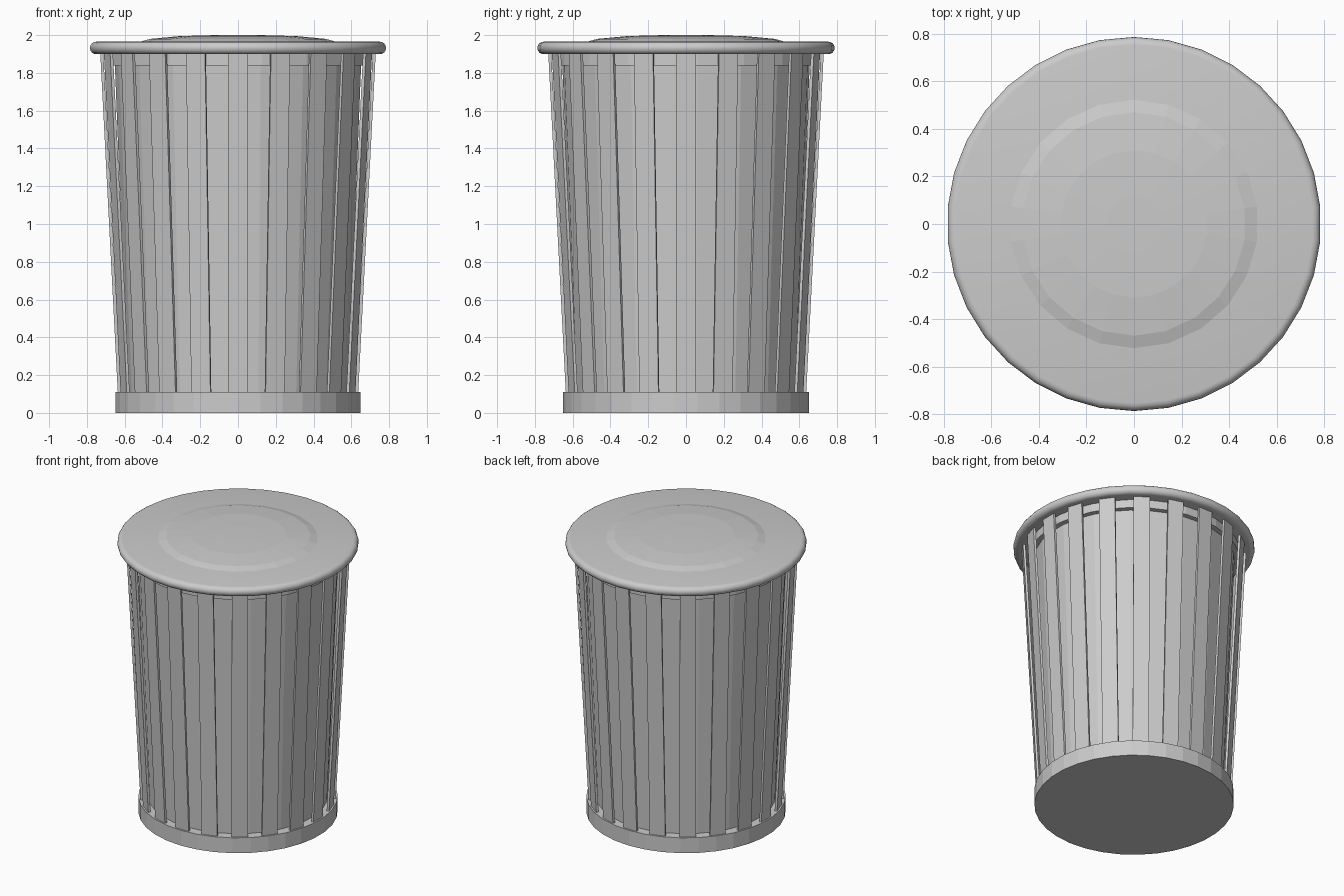
import bpy, bmesh, math
from mathutils import Matrix, Vector

cube = bpy.data.objects.get("Cube")
if cube:
    bpy.data.objects.remove(cube, do_unlink=True)

SIDES = 34
SLATS = 20

metal = bpy.data.materials.new("galvanised_grey")
metal.use_nodes = True
grey = (0.6, 0.6, 0.6, 1)
metal.diffuse_color = grey
metal.node_tree.nodes["Principled BSDF"].inputs["Base Color"].default_value = grey


def finish(name, bm, smooth=None):
    """Turn a bmesh into a named grey object."""
    bmesh.ops.recalc_face_normals(bm, faces=bm.faces)
    mesh = bpy.data.meshes.new(name)
    bm.to_mesh(mesh)
    bm.free()
    mesh.materials.append(metal)
    obj = bpy.data.objects.new(name, mesh)
    bpy.context.collection.objects.link(obj)
    if smooth:
        bpy.ops.object.select_all(action="DESELECT")
        obj.select_set(True)
        bpy.context.view_layer.objects.active = obj
        bpy.ops.object.shade_smooth_by_angle(angle=math.radians(smooth))
    return obj


def lathe(name, profile, sides=SIDES, smooth=None):
    """Spin (radius, height) points round the z axis and cap both ends."""
    bm = bmesh.new()
    rings = []
    for r, z in profile:
        rings.append([bm.verts.new((r * math.sin(a), -r * math.cos(a), z))
                      for a in (math.tau * i / sides for i in range(sides))])
    for low, high in zip(rings, rings[1:]):
        for i in range(sides):
            j = (i + 1) % sides
            bm.faces.new((low[i], low[j], high[j], high[i]))
    bm.faces.new(rings[0][::-1])
    bm.faces.new(rings[-1])
    return finish(name, bm, smooth)


# Base, tapered inner bin and collar under the lid
lathe("base", [(0.65, 0), (0.65, 0.11)])
lathe("inner_bin", [(0.585, 0.1), (0.655, 1.85)])
lathe("collar", [(0.69, 1.84), (0.69, 1.92)])

# Lid with a rounded rim
rim = []
for k in range(9):
    a = math.pi * (k / 8 - 0.5)
    rim.append((0.754 + 0.033 * math.cos(a), 1.932 + 0.033 * math.sin(a)))
lathe("lid", rim, smooth=40)

# Shallow raised dome on the lid
lathe("lid_dome", [(0.54, 1.96), (0.47, 1.98), (0.31, 1.995), (0.12, 2.0)], sides=22)

# Leaning slats around the bin
bm = bmesh.new()
foot, head = Vector((0, -0.628, 0.1)), Vector((0, -0.722, 1.92))
half_width, thickness = 0.053, 0.016
for i in range(SLATS):
    turn = Matrix.Rotation(math.tau * i / SLATS, 3, "Z")
    slat = bmesh.ops.create_cube(bm, size=1)["verts"]
    for v in slat:
        end = head if v.co.z > 0 else foot
        offset = Vector((v.co.x * 2 * half_width, v.co.y * thickness, 0))
        v.co = turn @ (end + offset)
finish("slats", bm)
